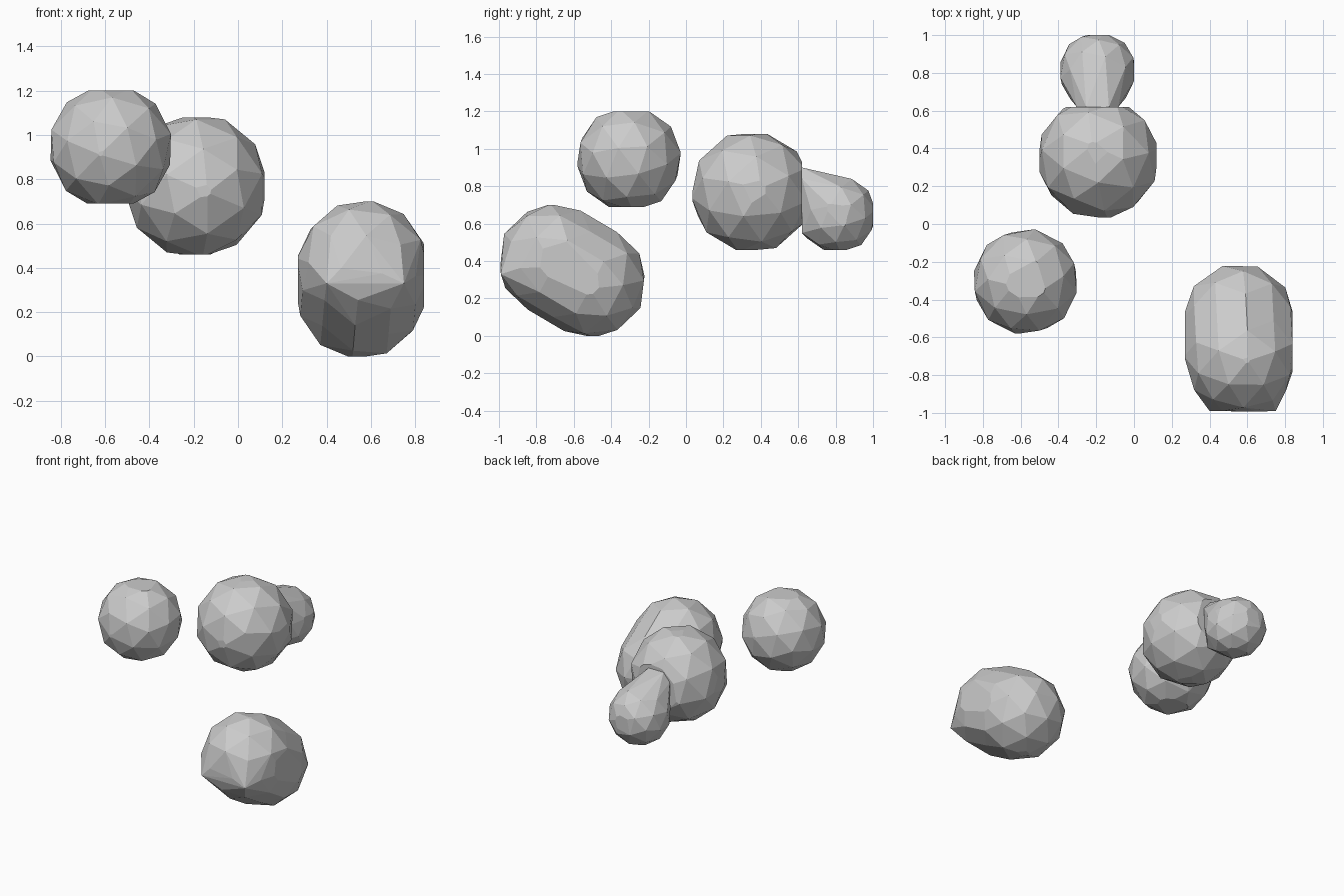
import bpy, bmesh
from mathutils import Matrix, Vector, Euler

if "Cube" in bpy.data.objects:
    bpy.data.objects.remove(bpy.data.objects["Cube"])


def boulder(name, balls, lo, hi, extra=(), turn=(0.3, 0.2, 0.5)):
    """Faceted convex stone: hull around coarse balls, trimmed flat by a box."""
    bm = bmesh.new()
    for centre, radius in balls:
        bmesh.ops.create_icosphere(
            bm, subdivisions=2, radius=radius,
            matrix=Matrix.Translation(centre) @ Euler(turn).to_matrix().to_4x4())
    for p in extra:
        bm.verts.new(p)

    def hull():
        pts = [v.co.copy() for v in bm.verts]
        bm.clear()
        for p in pts:
            bm.verts.new(p)
        bmesh.ops.convex_hull(bm, input=bm.verts[:])
        loose = [v for v in bm.verts if not v.link_faces]
        bmesh.ops.delete(bm, geom=loose, context='VERTS')

    hull()
    for axis in range(3):
        for limit, sign in ((lo, -1), (hi, 1)):
            co, no = Vector(), Vector()
            co[axis], no[axis] = limit[axis], sign
            bmesh.ops.bisect_plane(bm, geom=bm.verts[:] + bm.edges[:] + bm.faces[:],
                                   plane_co=co, plane_no=no, clear_outer=True)
            hull()
    bmesh.ops.dissolve_limit(bm, angle_limit=0.03, verts=bm.verts[:], edges=bm.edges[:])
    bmesh.ops.recalc_face_normals(bm, faces=bm.faces[:])
    mesh = bpy.data.meshes.new(name)
    bm.to_mesh(mesh)
    bm.free()
    bpy.context.collection.objects.link(bpy.data.objects.new(name, mesh))


# Round stone, front left
boulder("round_stone", [((-0.575, -0.305, 0.945), 0.284)],
        (-0.85, -0.58, 0.69), (-0.30, -0.03, 1.20))

# Large stone, cut flat where the small one joins
boulder("large_stone", [((-0.19, 0.35, 0.77), 0.328)],
        (-0.50, 0.035, 0.46), (0.12, 0.62, 1.08), turn=(0.1, 0.4, 0.2))

# Small stone, tapering up to the joint
boulder("small_stone", [((-0.193, 0.81, 0.65), 0.208)],
        (-0.39, 0.62, 0.46), (0.0, 1.0, 0.91),
        extra=[(x, 0.62, z) for z, w in ((0.90, 0.06), (0.84, 0.11), (0.55, 0.08))
               for x in (-0.193 - w, -0.193 + w)])

# Long leaning stone, front right
boulder("long_stone", [((0.555, -0.51, 0.29), 0.302), ((0.565, -0.705, 0.405), 0.302)],
        (0.27, -1.0, 0.0), (0.84, -0.22, 0.70),
        extra=[(0.40, -0.99, 0.33), (0.75, -0.99, 0.33)], turn=(0.1, 0.1, 0.3))
